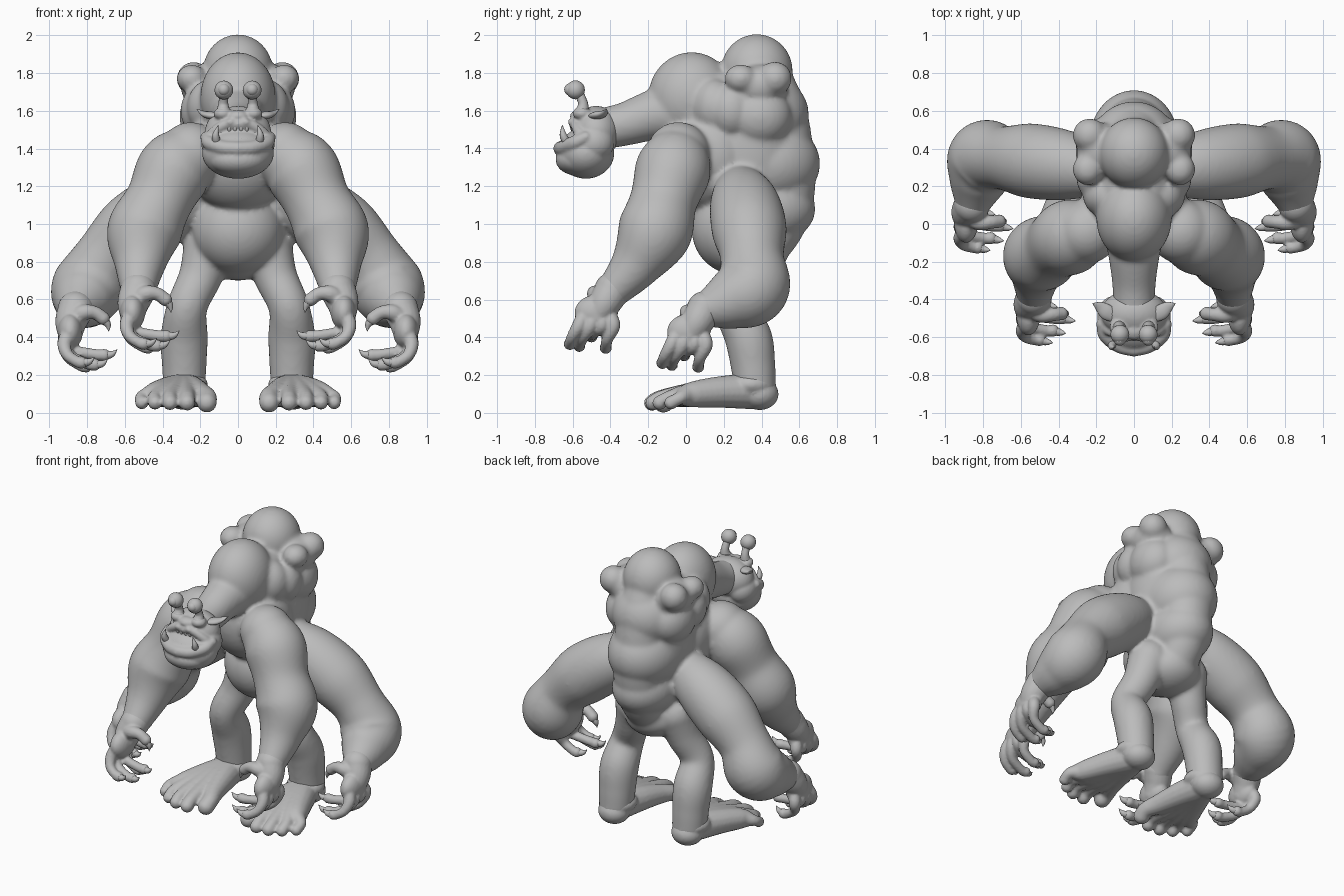
import bpy, bmesh, math
from mathutils import Vector, Matrix

skin = bpy.data.materials.new("grey_skin")
skin.diffuse_color = (0.5, 0.5, 0.5, 1)


def ball(bm, c, r):
    """Ellipsoid, mirrored in x when it is off centre."""
    r = r if isinstance(r, tuple) else (r, r, r)
    for s in ((1, -1) if c[0] else (1,)):
        m = Matrix.Translation((s * c[0], c[1], c[2])) @ Matrix.Diagonal((*r, 1))
        bmesh.ops.create_icosphere(bm, subdivisions=4 if min(r) > .06 else 3, radius=1, matrix=m)


def spline(pts, n=8):
    """Catmull-Rom samples through (x, y, z, radius) points."""
    p = [Vector(q) for q in pts]
    p = [2 * p[0] - p[1]] + p + [2 * p[-1] - p[-2]]
    out = []
    for i in range(1, len(p) - 2):
        a, b, c, d = p[i - 1:i + 3]
        for k in range(n):
            t = k / n
            out.append(.5 * (2 * b + (c - a) * t + (2 * a - 5 * b + 4 * c - d) * t * t
                             + (3 * b - a - 3 * c + d) * t ** 3))
    return out + [p[-2]]


def limb(bm, pts, sides=32, caps=True, flat=1.0):
    """Swept tube with varying radius and round ends, mirrored in x if off centre."""
    path = spline(pts)
    for s in ((1, -1) if any(p[0] for p in pts) else (1,)):
        q = [(Vector((v[0] * s, v[1], v[2])), max(v[3], .001)) for v in path]
        rings, up = [], Vector((0, 0, 1)) if flat < 1 else None
        for i, (c, r) in enumerate(q):
            t = (q[min(i + 1, len(q) - 1)][0] - q[max(i - 1, 0)][0]).normalized()
            up = t.orthogonal() if up is None else up - t * up.dot(t)
            up.normalize()
            side = t.cross(up)
            rings.append([bm.verts.new(c + r * (up * math.cos(a) * flat + side * math.sin(a)))
                          for a in (2 * math.pi * k / sides for k in range(sides))])
        for a, b in zip(rings, rings[1:]):
            for k in range(sides):
                j = (k + 1) % sides
                bm.faces.new((a[k], a[j], b[j], b[k]))
        bm.faces.new(rings[0][::-1])
        bm.faces.new(rings[-1])
    if caps:
        for v in (pts[0], pts[-1]):
            ball(bm, v[:3], v[3])


def finish(bm, name, voxel=0, smooth=4):
    """Make the object; fuse its pieces into one skin if voxel is set."""
    bmesh.ops.recalc_face_normals(bm, faces=bm.faces)
    me = bpy.data.meshes.new(name)
    bm.to_mesh(me)
    bm.free()
    me.materials.append(skin)
    me.polygons.foreach_set("use_smooth", [True] * len(me.polygons))
    ob = bpy.data.objects.new(name, me)
    bpy.context.collection.objects.link(ob)
    if voxel:
        m = ob.modifiers.new("fuse", 'REMESH')
        m.mode, m.voxel_size, m.use_smooth_shade = 'VOXEL', voxel, True
        m = ob.modifiers.new("soften", 'SMOOTH')
        m.factor, m.iterations = .5, smooth
    return ob


# torso: humps, back bulges, chest, belly, shoulder lumps
bm = bmesh.new()
for c, r in [((0, .03, 1.67), (.2, .23, .24)), ((0, .375, 1.81), (.185, .19, .195)),
             ((0, .40, 1.58), (.24, .25, .22)), ((0, .43, 1.32), (.24, .28, .23)),
             ((0, .43, 1.08), (.21, .255, .19)), ((0, .14, 1.36), (.28, .27, .3)),
             ((0, .27, .97), (.245, .24, .24)), ((0, .34, .85), (.2, .2, .15)),
             ((.11, .34, 1.4), (.15, .22, .36)), ((.08, .2, 1.6), (.13, .2, .2)),
             ((.235, .47, 1.77), .09), ((.245, .29, 1.77), (.08, .085, .075)),
             ((.17, .39, 1.57), (.14, .17, .16)), ((.14, .15, 1.62), (.13, .12, .15)),
             ((.18, .39, 1.73), (.125, .15, .115)), ((.19, .24, 1.6), (.115, .12, .14))]:
    ball(bm, c, r)
# spine filling the hollows between the bulges
limb(bm, [(0, .43, 1.75, .14), (0, .475, 1.6, .16), (0, .5, 1.42, .17), (0, .515, 1.2, .17),
          (0, .49, 1.02, .15), (0, .42, .9, .14)])
# neck
limb(bm, [(0, .05, 1.6, .19), (0, -.15, 1.58, .14), (0, -.32, 1.53, .115), (0, -.46, 1.5, .11)])
# front arms
limb(bm, [(.25, -.04, 1.37, .17), (.34, -.07, 1.28, .2), (.42, -.12, 1.12, .178),
          (.5, -.17, .95, .197), (.52, -.27, .78, .135), (.53, -.39, .64, .09)])
# rear arms
limb(bm, [(.16, .28, 1.2, .13), (.36, .31, 1.1, .185), (.55, .335, .97, .198), (.7, .35, .82, .168),
          (.79, .35, .665, .198), (.83, .22, .59, .155), (.86, .09, .54, .09)])
# legs
limb(bm, [(.15, .33, .88, .14), (.2, .3, .72, .115), (.27, .26, .56, .108), (.285, .33, .4, .125),
          (.285, .355, .25, .118), (.285, .365, .14, .112)])
finish(bm, "body", .014, 8)

# hands with a broad palm, fanned fingers and short claws
TIPS = [(-.03, -.215, -.275), (-.1, -.165, -.285), (-.15, -.1, -.235), (-.055, -.025, -.295)]
for label, w in [("front", (.53, -.4, .64)), ("rear", (.86, .09, .54))]:
    hand, claws = bmesh.new(), bmesh.new()

    def at(pts):
        return [(w[0] + x, w[1] + y, w[2] + z, r) for x, y, z, r in pts]

    limb(hand, at([(0, .01, .01, .095), (.025, -.03, -.06, .085), (.03, -.07, -.13, .065)]), 20)
    ball(hand, at([(.03, -.075, -.11, 0)])[0][:3], (.065, .115, .095))
    for i, (x, y, z) in enumerate(TIPS):
        b = -.165 + .06 * i
        end = (x, y, z, .033)
        limb(hand, at([(.03, b * .6 - .03, -.1, .04), (.06, b, -.175, .038),
                       (.05 + x * .25, (b + y) / 2 - .01, z * .6 - .07, .031),
                       (x * .75 + .01, y, z + .003, .03), end]), 12)
        limb(claws, at([end[:3] + (.026,), (x - .04, y - .01, z + .005, .018),
                        (x - .07, y - .015, z + .03, .001)]), 10, False)
    # thumb
    limb(hand, at([(.02, -.04, -.05, .06), (-.04, -.08, -.01, .045), (-.1, -.08, -.01, .036),
                   (-.145, -.075, -.04, .036)]), 12)
    limb(claws, at([(-.145, -.075, -.04, .028), (-.17, -.075, -.075, .017), (-.175, -.08, -.11, .001)]), 10, False)
    finish(hand, label + "_hands", .009, 2)
    finish(claws, label + "_claws")

# feet with five splayed toes
bm = bmesh.new()
ball(bm, (.285, .39, .1), (.105, .1, .085))
ball(bm, (.285, .345, .15), (.125, .125, .07))
for x, y, r in [(.165, -.12, .053), (.27, -.18, .043), (.36, -.175, .041), (.44, -.14, .038), (.51, -.08, .036)]:
    limb(bm, [(.285, .34, .115, .095), (.285 + (x - .285) * .35, .17, .11, .083),
              (.285 + (x - .285) * .7, .02, .095, .066), (x, y + .05, .08, r), (x, y, .053, r)], 14)
finish(bm, "feet", .011, 3)

# head: skull, heavy jaw, thick lips, brow and snout
bm = bmesh.new()
for c, r in [((0, -.475, 1.49), (.175, .13, .135)), ((0, -.53, 1.375), (.19, .15, .135)),
             ((0, -.57, 1.34), (.155, .12, .085)), ((.1, -.49, 1.43), (.095, .11, .1)),
             ((0, -.565, 1.57), (.06, .05, .035)), ((.04, -.605, 1.54), (.025, .02, .02)),
             ((.08, -.55, 1.585), (.05, .05, .035))]:
    ball(bm, c, r)
limb(bm, [(0, -.665, 1.4, .038), (.08, -.645, 1.405, .038), (.15, -.59, 1.43, .038), (.17, -.53, 1.46, .03)])
limb(bm, [(0, -.595, 1.53, .026), (.07, -.585, 1.525, .027), (.13, -.565, 1.485, .028), (.165, -.53, 1.45, .025)])
finish(bm, "head", .009, 3)

# teeth: tusks, lower row and upper row
bm = bmesh.new()
limb(bm, [(.11, -.625, 1.42, .022), (.118, -.65, 1.47, .019), (.105, -.655, 1.525, .001)], 10, False)
for i in range(3):
    x = .016 + .03 * i
    yl, yu = -.645 + x * x * 3, -.6 + x * x * 2
    limb(bm, [(x, yl, 1.42, .015), (x, yl, 1.44, .014), (x, yl, 1.455, .007)], 8, False)
    limb(bm, [(x, yu, 1.52, .015), (x, yu, 1.5, .012), (x, yu, 1.482, .003)], 8, False)
finish(bm, "teeth")

# eye stalks and eyeballs with a raised iris
bm = bmesh.new()
limb(bm, [(.078, -.55, 1.59, .04), (.078, -.545, 1.635, .027), (.075, -.56, 1.68, .024)], 14)
ball(bm, (.075, -.585, 1.71), .05)
ball(bm, (.075, -.612, 1.712), .033)
finish(bm, "eyes")

# flat pointed ears
bm = bmesh.new()
limb(bm, [(.09, -.5, 1.57, .025), (.14, -.47, 1.575, .042), (.18, -.44, 1.585, .03), (.22, -.42, 1.61, .001)],
     14, False, .5)
finish(bm, "ears")
